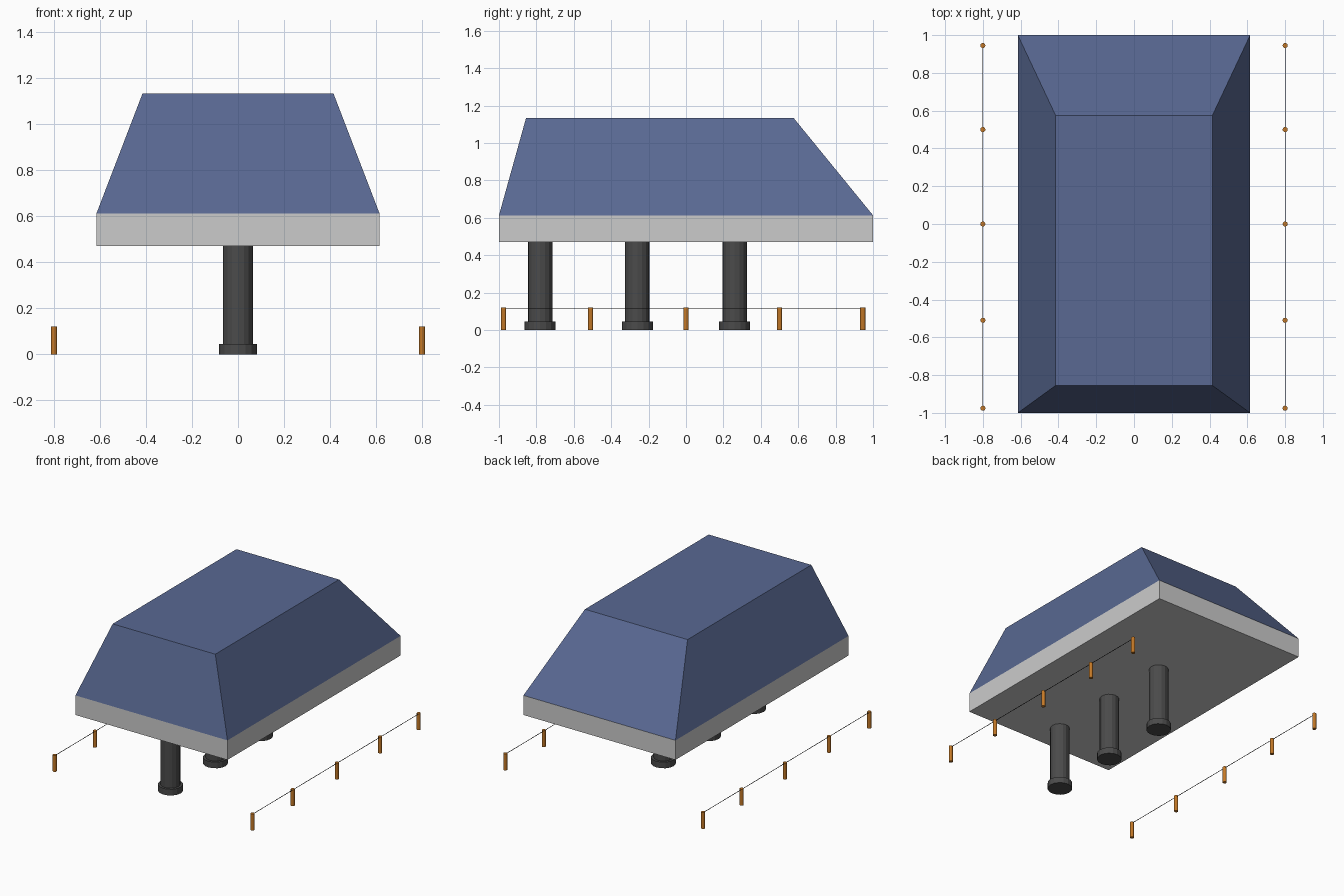
import bpy, bmesh
from math import pi

if "Cube" in bpy.data.objects:
    bpy.data.objects.remove(bpy.data.objects["Cube"])


def material(name, color):
    m = bpy.data.materials.new(name)
    m.diffuse_color = (*color, 1)
    m.use_nodes = True
    m.node_tree.nodes["Principled BSDF"].inputs["Base Color"].default_value = m.diffuse_color
    return m


navy = material("navy", (0.10, 0.14, 0.29))
dark = material("dark_grey", (0.07, 0.07, 0.07))
orange = material("orange", (0.55, 0.19, 0.02))
black = material("black", (0.01, 0.01, 0.01))


def frustum(name, bottom, top, mat=None):
    """Closed block between two rectangles given as (x0, x1, y0, y1, z)."""
    bm = bmesh.new()
    rings = [[bm.verts.new((x, y, z)) for x, y in ((x0, y0), (x1, y0), (x1, y1), (x0, y1))]
             for x0, x1, y0, y1, z in (bottom, top)]
    a, b = rings
    bm.faces.new(a[::-1])
    bm.faces.new(b)
    for i in range(4):
        j = (i + 1) % 4
        bm.faces.new((a[i], a[j], b[j], b[i]))
    mesh = bpy.data.meshes.new(name)
    bm.to_mesh(mesh)
    bm.free()
    obj = bpy.data.objects.new(name, mesh)
    bpy.context.collection.objects.link(obj)
    if mat:
        mesh.materials.append(mat)
    return obj


def cylinder(name, x, y, z, radius, length, sides, mat, rot=(0, 0, 0)):
    bpy.ops.mesh.primitive_cylinder_add(vertices=sides, radius=radius, depth=length,
                                        location=(x, y, z), rotation=rot)
    obj = bpy.context.object
    obj.name = name
    obj.data.materials.append(mat)
    return obj


# Canopy slab and sloped roof
frustum("slab", (-0.615, 0.615, -1, 1, 0.47), (-0.615, 0.615, -1, 1, 0.613))
frustum("roof", (-0.615, 0.615, -1, 1, 0.613), (-0.415, 0.415, -0.855, 0.575, 1.134), navy)

# Row of columns with wider feet
for i, y in enumerate((-0.78, -0.26, 0.26)):
    cylinder(f"column_{i + 1}", 0, y, 0.235, 0.066, 0.47, 16, dark)
    cylinder(f"column_foot_{i + 1}", 0, y, 0.0225, 0.083, 0.045, 16, dark)

# Rope barriers on both sides
posts = (-0.975, -0.51, 0, 0.5, 0.945)
for side, x in (("left", -0.8), ("right", 0.8)):
    for i, y in enumerate(posts):
        cylinder(f"{side}_post_{i + 1}", x, y, 0.06, 0.0135, 0.12, 12, orange)
    cylinder(f"{side}_rope", x, (posts[0] + posts[-1]) / 2, 0.113, 0.002,
             posts[-1] - posts[0], 6, black, (pi / 2, 0, 0))
